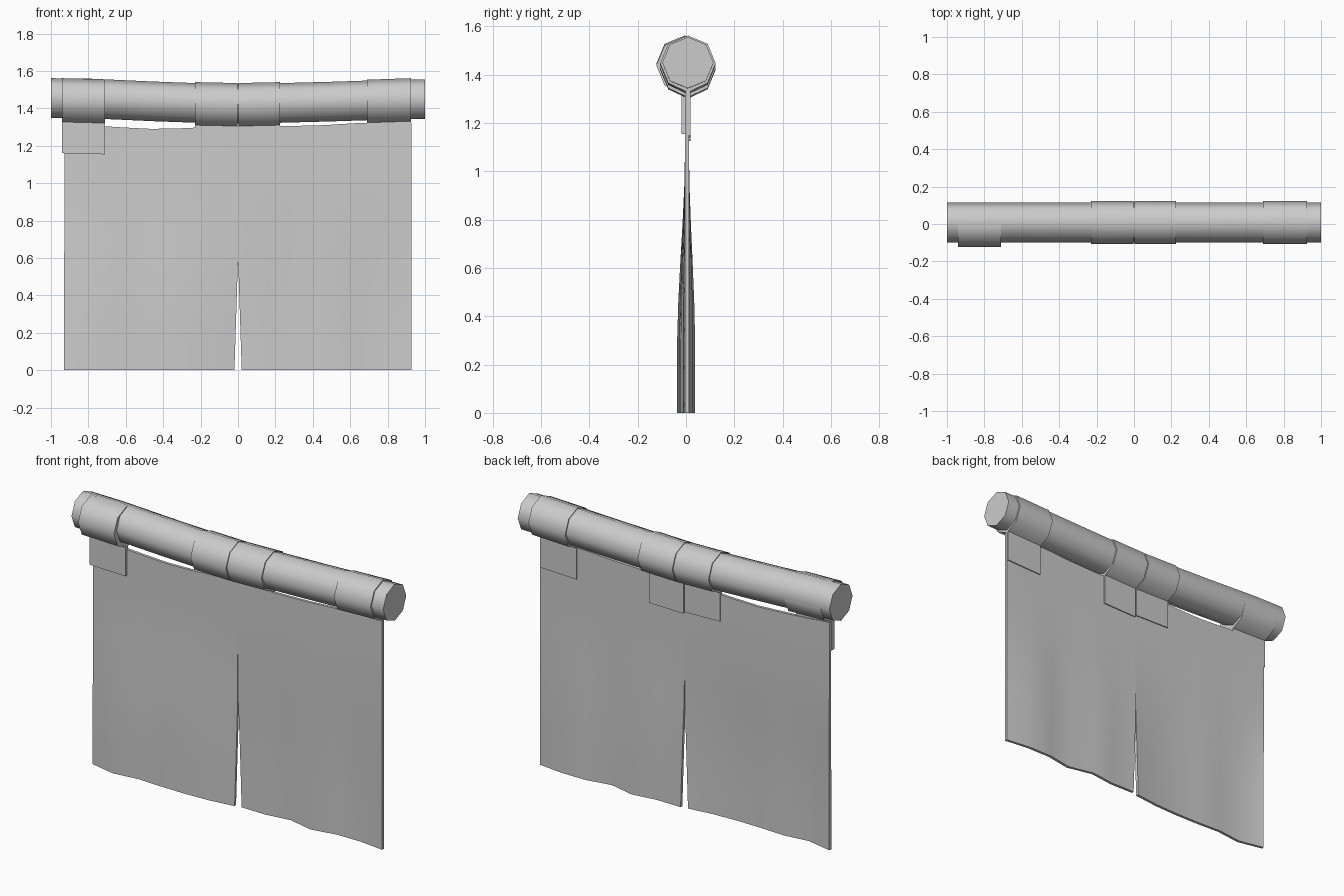
import bpy, bmesh, math

if "Cube" in bpy.data.objects:
    bpy.data.objects.remove(bpy.data.objects["Cube"], do_unlink=True)

grey = bpy.data.materials.new("plain_grey")
grey.use_nodes = True
grey.diffuse_color = (0.6, 0.6, 0.6, 1)
grey.node_tree.nodes["Principled BSDF"].inputs["Base Color"].default_value = (0.6, 0.6, 0.6, 1)


def finish(bm, name, angle):
    bmesh.ops.recalc_face_normals(bm, faces=bm.faces)
    mesh = bpy.data.meshes.new(name)
    bm.to_mesh(mesh)
    bm.free()
    mesh.materials.append(grey)
    obj = bpy.data.objects.new(name, mesh)
    bpy.context.collection.objects.link(obj)
    bpy.ops.object.select_all(action='DESELECT')
    obj.select_set(True)
    bpy.context.view_layer.objects.active = obj
    bpy.ops.object.shade_smooth_by_angle(angle=math.radians(angle))
    return obj


def loft(name, sections, angle=50):
    """Skin a closed solid through equal-sized rings of points."""
    bm = bmesh.new()
    rings = [[bm.verts.new(p) for p in s] for s in sections]
    n = len(rings[0])
    for a, b in zip(rings, rings[1:]):
        for i in range(n):
            j = (i + 1) % n
            bm.faces.new((a[i], a[j], b[j], b[i]))
    bm.faces.new(rings[0])
    bm.faces.new(rings[-1])
    return finish(bm, name, angle)


def octagon(x, y, z, r):
    turns = [i * math.tau / 8 for i in range(8)]
    return [(x, y + r * math.sin(t), z + r * math.cos(t)) for t in turns]


# Sagging eight-sided pole
sag = [(-1, 1.455), (-0.8, 1.453), (-0.45, 1.437), (-0.2, 1.428), (0, 1.425),
       (0.2, 1.428), (0.5, 1.436), (0.8, 1.446), (1, 1.449)]
loft("pole", [octagon(x, 0.008, z, 0.106) for x, z in sag])


# Hanging straps: an octagonal loop that runs into a flat double flap
def strap(name, x0, x1, z0, z1, y, r, flap, half):
    sections = []
    for x, z in ((x0, z0), (x1, z1)):
        ring = octagon(x, y, z, r)
        low = z - r
        bottom = flap + (z - z0)
        tail = [(x, y + half, low), (x, y + half, bottom),
                (x, y - half, bottom), (x, y - half, low)]
        sections.append(ring[:4] + tail + ring[5:])
    return loft(name, sections)


strap("right_end_strap", -0.94, -0.71, 1.444, 1.438, -0.006, 0.117, 1.16, 0.013)
strap("right_middle_strap", -0.23, -0.003, 1.425, 1.42, 0.008, 0.115, 1.142, 0.010)
strap("left_middle_strap", 0.003, 0.225, 1.42, 1.425, 0.008, 0.115, 1.125, 0.010)
strap("left_end_strap", 0.69, 0.925, 1.438, 1.446, 0.008, 0.115, 1.14, 0.010)

# Cloth with soft folds that fade upwards and a slit up the middle
right_folds = [0, -0.033, -0.015, -0.022, -0.024, -0.018, 0]
left_folds = [0.009, 0.006, 0.026, -0.009, 0.018, 0.018, 0]
right_top = [1.322, 1.308, 1.298, 1.29, 1.293, 1.3, 1.305]
left_top = [1.305, 1.304, 1.306, 1.31, 1.32, 1.324, 1.324]
slit = 0.62
levels = [0, 0.15, 0.3, 0.46, slit, 0.78, 0.94, 1.1]
bm = bmesh.new()
for side, folds, tops in ((-1, right_folds, right_top), (1, left_folds, left_top)):
    columns = []
    for i in range(7):
        step = (6 - i if side < 0 else i) / 6
        column = []
        for z in levels + [tops[i]]:
            inner = 0.02 * max(0, 1 - z / slit)
            x = side * (inner + (0.928 - inner) * step)
            fade = min(1, max(0, (1.1 - z) / 0.85))
            fade = fade * fade * (3 - 2 * fade)
            column.append(bm.verts.new((x, 0.004 + folds[i] * fade, z)))
        columns.append(column)
    for a, b in zip(columns, columns[1:]):
        for k in range(len(a) - 1):
            bm.faces.new((a[k], b[k], b[k + 1], a[k + 1]))
bmesh.ops.remove_doubles(bm, verts=bm.verts, dist=0.0005)
curtain = finish(bm, "curtain", 50)
solid = curtain.modifiers.new("thickness", 'SOLIDIFY')
solid.thickness = 0.016
solid.offset = 0
bpy.ops.object.modifier_apply(modifier=solid.name)
bpy.ops.object.shade_smooth_by_angle(angle=math.radians(50))
